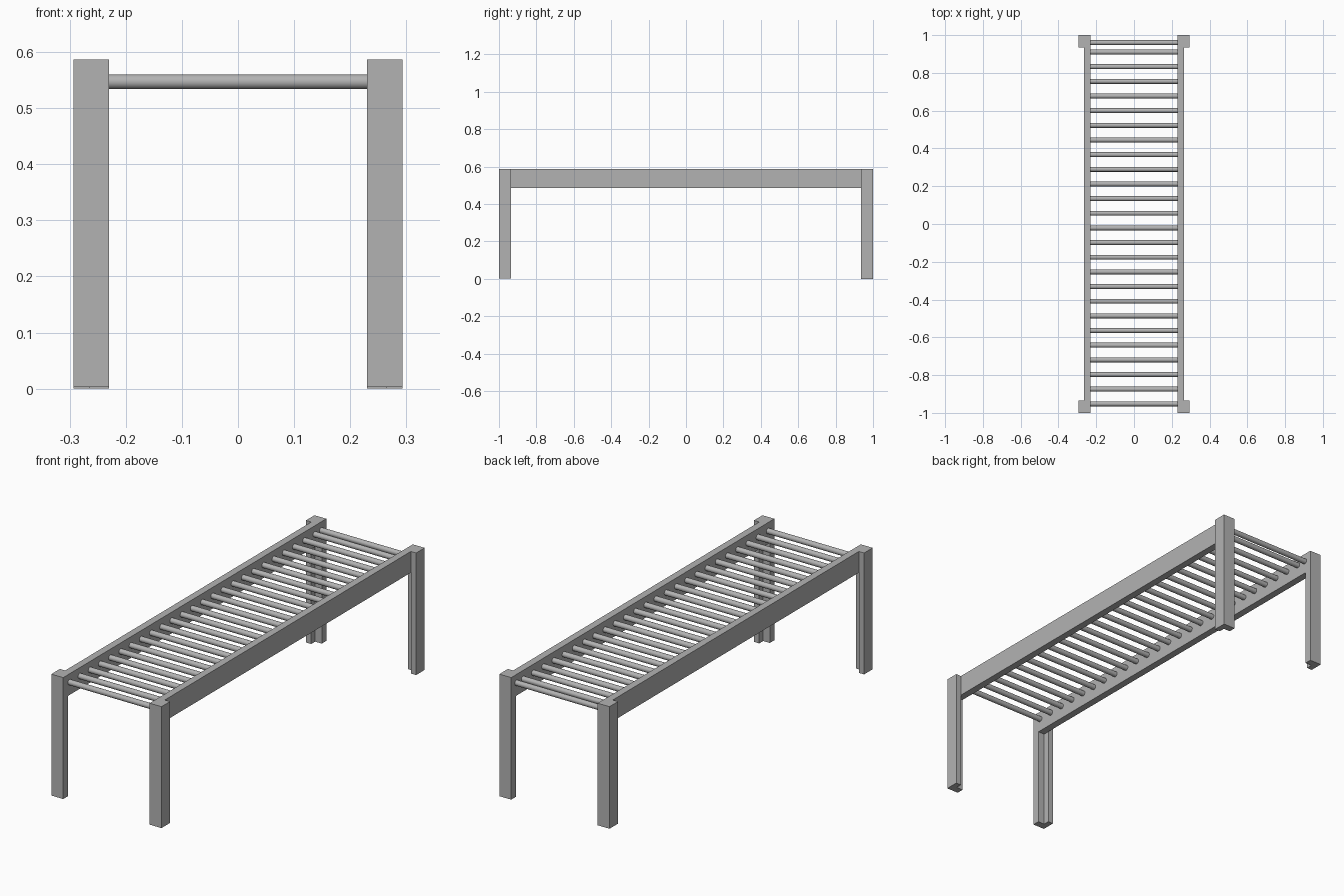
import bpy
import bmesh

cube = bpy.data.objects.get("Cube")
if cube:
    bpy.data.objects.remove(cube, do_unlink=True)

grey = bpy.data.materials.new("plain grey")
grey.use_nodes = True
colour = (0.45, 0.45, 0.45, 1)
grey.diffuse_color = colour
grey.node_tree.nodes["Principled BSDF"].inputs["Base Color"].default_value = colour

INNER, MID, OUTER = 0.23, 0.265, 0.293   # rail inside, rail outside, leg outside
END, NOTCH, LEG_IN = 1.0, 0.965, 0.935   # leg end, rail end, leg inside edge
TOP, RAIL_BOTTOM = 0.587, 0.485


def prism(name, outline, z0, z1):
    """Extrude a flat plan outline upward."""
    bm = bmesh.new()
    face = bm.faces.new([bm.verts.new((x, y, z0)) for x, y in outline])
    up = bmesh.ops.extrude_face_region(bm, geom=[face])
    verts = [v for v in up["geom"] if isinstance(v, bmesh.types.BMVert)]
    bmesh.ops.translate(bm, vec=(0, 0, z1 - z0), verts=verts)
    bmesh.ops.recalc_face_normals(bm, faces=bm.faces)
    mesh = bpy.data.meshes.new(name)
    bm.to_mesh(mesh)
    bm.free()
    mesh.materials.append(grey)
    obj = bpy.data.objects.new(name, mesh)
    bpy.context.collection.objects.link(obj)
    return obj


# Angle-section legs wrapping the rail ends
leg_plan = [(INNER, END), (OUTER, END), (OUTER, LEG_IN),
            (MID, LEG_IN), (MID, NOTCH), (INNER, NOTCH)]
for sx, side in ((1, "left"), (-1, "right")):
    for sy, end in ((-1, "front"), (1, "back")):
        foot = 0.0 if sy > 0 else 0.003
        prism(f"{end}_{side}_leg", [(x * sx, y * sy) for x, y in leg_plan], foot, TOP)

    # Long side rails
    rail_plan = [(INNER, -NOTCH), (MID, -NOTCH), (MID, NOTCH), (INNER, NOTCH)]
    prism(f"{side}_rail", [(x * sx, y) for x, y in rail_plan], RAIL_BOTTOM, TOP)

# Evenly spaced round rungs, plus one closing rung at the back
rung_positions = [-0.952 + i * 0.0776 for i in range(25)] + [0.96]
for i, y in enumerate(rung_positions):
    bpy.ops.mesh.primitive_cylinder_add(vertices=24, radius=0.013, depth=2 * INNER + 0.02,
                                        location=(0, y, 0.547), rotation=(0, 1.5708, 0))
    rung = bpy.context.object
    rung.name = f"rung_{i + 1}"
    rung.data.materials.append(grey)
    bpy.ops.object.shade_smooth_by_angle()
